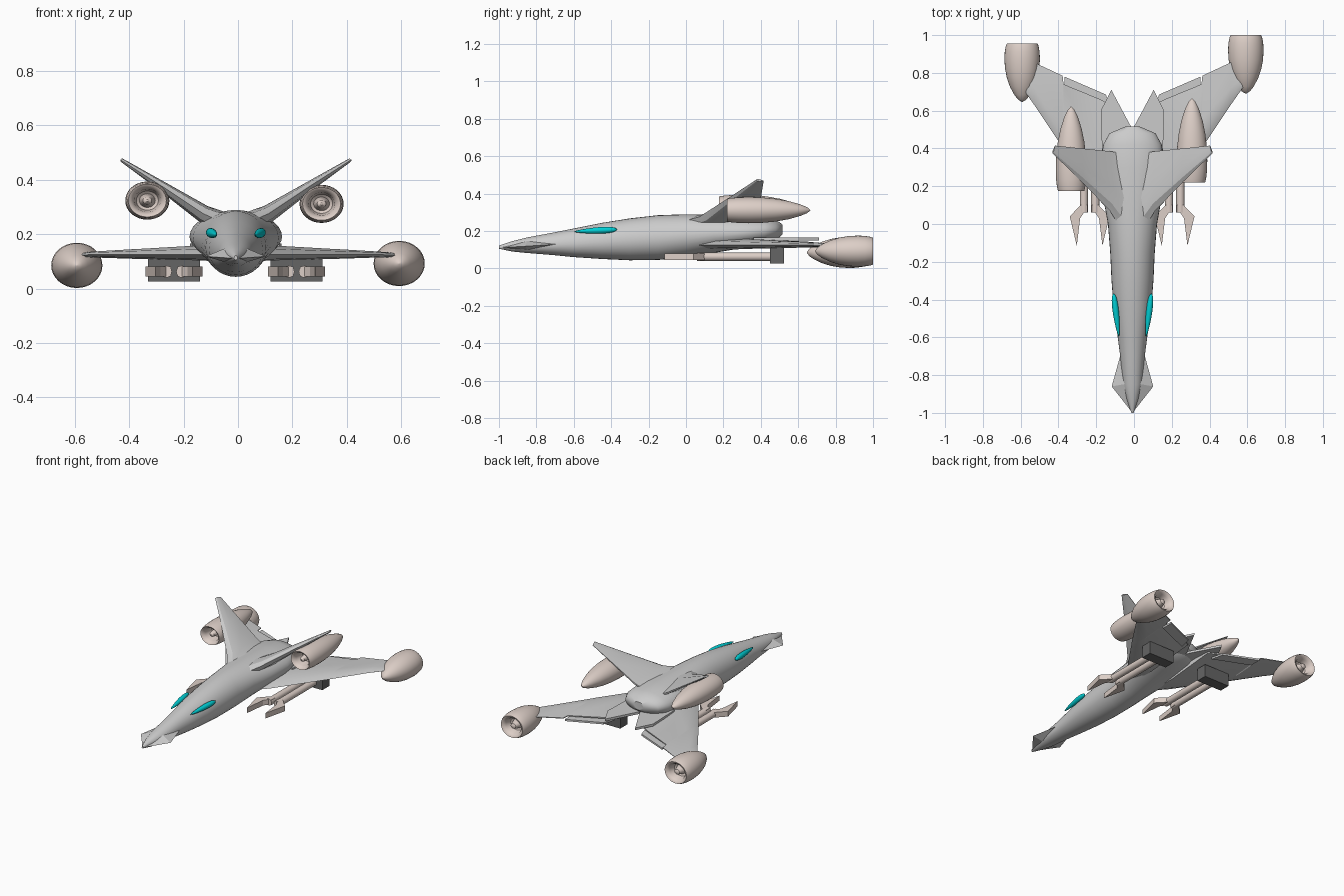
import bpy, bmesh, math
from mathutils import Vector, Matrix

if "Cube" in bpy.data.objects:
    bpy.data.objects.remove(bpy.data.objects["Cube"])

CX = -0.008  # centre line of the hull


def material(name, rgb):
    m = bpy.data.materials.new(name)
    m.diffuse_color = (*rgb, 1)
    m.use_nodes = True
    m.node_tree.nodes["Principled BSDF"].inputs["Base Color"].default_value = m.diffuse_color
    return m


BEIGE = material("beige", (0.72, 0.62, 0.57))
DARK = material("dark_grey", (0.13, 0.13, 0.13))
CYAN = material("cyan", (0.0, 0.62, 0.66))


def finish(name, bm, mat=None, smooth=None):
    bmesh.ops.recalc_face_normals(bm, faces=bm.faces)
    me = bpy.data.meshes.new(name)
    bm.to_mesh(me)
    bm.free()
    ob = bpy.data.objects.new(name, me)
    bpy.context.collection.objects.link(ob)
    if mat:
        me.materials.append(mat)
    if smooth:
        bpy.ops.object.select_all(action='DESELECT')
        ob.select_set(True)
        bpy.context.view_layer.objects.active = ob
        bpy.ops.object.shade_smooth_by_angle(angle=math.radians(smooth))
    return ob


def loft(name, rings, mat=None, smooth=None):
    bm = bmesh.new()
    vs = [[bm.verts.new(p) for p in r] for r in rings]
    n = len(rings[0])
    for a, b in zip(vs, vs[1:]):
        for i in range(n):
            j = (i + 1) % n
            bm.faces.new((a[i], a[j], b[j], b[i]))
    bm.faces.new(vs[0])
    bm.faces.new(vs[-1])
    return finish(name, bm, mat, smooth)


def plate(name, outline, z0, z1, mat=None):
    loft(name, [[(x, y, z) for x, y in outline] for z in (z0, z1)], mat)


def wing(name, s, sections):
    """sections: leading edge point, trailing edge point, thickness vector"""
    rings = []
    for le, te, th in sections:
        le, te, th = Vector(le), Vector(te), Vector(th)
        ring = [le, le.lerp(te, .12) + th * .7, le.lerp(te, .4) + th, te + th * .15,
                te - th * .15, le.lerp(te, .4) - th, le.lerp(te, .12) - th * .7]
        rings.append([(s * p.x + CX, p.y, p.z) for p in ring])
    loft(name, rings, smooth=25)


def engine(name, x, z, y_open, y_tip, rx, rz):
    # one lathed profile: centre spike, hollow mouth, rounded lip, tapered tail
    prof = [(.03, .06), (.05, .2), (.12, .27), (.2, .36), (.18, .5), (.06, .6), (.01, .74),
            (0, .86), (.04, .92), (.14, .98), (.26, 1), (.42, .97), (.58, .87), (.74, .69),
            (.88, .44), (.96, .23), (1, .02)]
    n = 32
    loft(name, [[(x + rx * r * math.cos(i * math.tau / n), y_open + (y_tip - y_open) * t,
                  z + rz * r * math.sin(i * math.tau / n)) for i in range(n)] for t, r in prof],
         BEIGE, 40)


# Fuselage: y, half width, bottom, widest height, top
hull = [(-1, .006, .105, .11, .122), (-.93, .03, .09, .12, .145), (-.85, .052, .082, .12, .165),
        (-.7, .065, .07, .125, .193), (-.6, .078, .06, .13, .213), (-.45, .099, .05, .14, .243),
        (-.3, .111, .043, .15, .267), (-.15, .118, .045, .16, .284), (0, .13, .058, .175, .289),
        (.15, .157, .083, .185, .288), (.3, .17, .108, .19, .285), (.42, .155, .125, .2, .275),
        (.48, .122, .15, .205, .26), (.515, .04, .18, .21, .235)]
rings = []
for y, w, zb, zm, zt in hull:
    ring = []
    for i in range(32):
        a = i * math.tau / 32
        h = zt - zm if math.sin(a) > 0 else zm - zb
        ring.append((CX + w * math.cos(a), y, zm + h * math.sin(a)))
    rings.append(ring)
loft("fuselage", rings, smooth=40)

# Spade-shaped nose
bm = bmesh.new()
for p in [(0, -1, .11), (.11, -.86, .118), (-.11, -.86, .118), (.06, -.68, .13), (-.06, -.68, .13),
          (0, -.84, .165), (0, -.84, .085)]:
    bm.verts.new((p[0] + CX, p[1], p[2]))
bmesh.ops.convex_hull(bm, input=bm.verts)
finish("nose_spade", bm)

for s, side in ((1, "right"), (-1, "left")):
    # Swept lower wing with a stepped trailing edge and a flap
    wing(f"lower_wing_{side}", s, [
        ((.08, .02, .125), (.08, .61, .14), (0, 0, .03)),
        ((.17, .12, .125), (.17, .66, .138), (0, 0, .026)),
        ((.365, .40, .125), (.365, .74, .13), (0, 0, .018)),
        ((.37, .405, .125), (.37, .785, .13), (0, 0, .018)),
        ((.52, .63, .125), (.52, .855, .125), (0, 0, .011)),
        ((.59, .73, .122), (.59, .86, .122), (0, 0, .009))])
    plate(f"wing_flap_{side}", [(s * x + CX, y) for x, y in
          [(.12, .60), (.36, .70), (.36, .78), (.14, .685)]], .112, .124)
    # Pointed tail plate
    plate(f"tail_plate_{side}", [(s * x + CX, y) for x, y in
          [(0, .40), (.16, .36), (.168, .6), (.112, .71), (.005, .51)]], .15, .165)
    # Raised upper wing
    wing(f"upper_wing_{side}", s, [
        ((.04, -.06, .24), (.04, .37, .235), (-.024, 0, .035)),
        ((.12, .07, .275), (.12, .385, .275), (-.016, 0, .028)),
        ((.27, .225, .375), (.27, .40, .375), (-.009, 0, .016)),
        ((.424, .375, .473), (.41, .415, .468), (-.003, 0, .006))])
    # Engines and wing tip pods
    engine(f"upper_engine_{side}", s * .32 - .013, .317 - s * .006, .198 + s * .022,
           .643 + s * .022, .081, .07)
    engine(f"tip_pod_{side}", s * .592, .0885 + s * .0035, .978 + s * .022,
           .668 + s * .022, .094, .083)

    # Twin guns under the wing
    gx = s * .225 - .01
    plate(f"gun_box_{side}", [(gx + a, b) for a, b in
          [(-.095, .45), (.095, .45), (.095, .525), (-.095, .525)]], .026, .112, DARK)
    for k, lr in ((1, "a"), (-1, "b")):
        loft(f"gun_barrel_{side}_{lr}",
             [[(gx + k * .03 + .022 * math.cos(i * math.tau / 20), y,
                .062 + .022 * math.sin(i * math.tau / 20)) for i in range(20)] for y in (.06, .46)],
             BEIGE, 40)
        plate(f"gun_prong_{side}_{lr}", [(gx + k * x, y) for x, y in
              [(.012, .1), (.048, .1), (.105, .04), (.068, -.115), (.05, .03), (.03, .06),
               (.012, .06)]], .045, .08, BEIGE)

    # Cyan cockpit windows
    bm = bmesh.new()
    bmesh.ops.create_uvsphere(bm, u_segments=24, v_segments=14, radius=1)
    for v in bm.verts:
        taper = .75 + .3 * v.co.y
        v.co.x *= taper
        v.co.z *= taper
    bm.transform(Matrix.Translation((CX + s * .086, -.483, .202))
                 @ Matrix.Rotation(-s * .12, 4, 'Z') @ Matrix.Rotation(.05, 4, 'X')
                 @ Matrix.Diagonal((.021, .115, .022, 1)))
    finish(f"window_{side}", bm, CYAN, 40)
